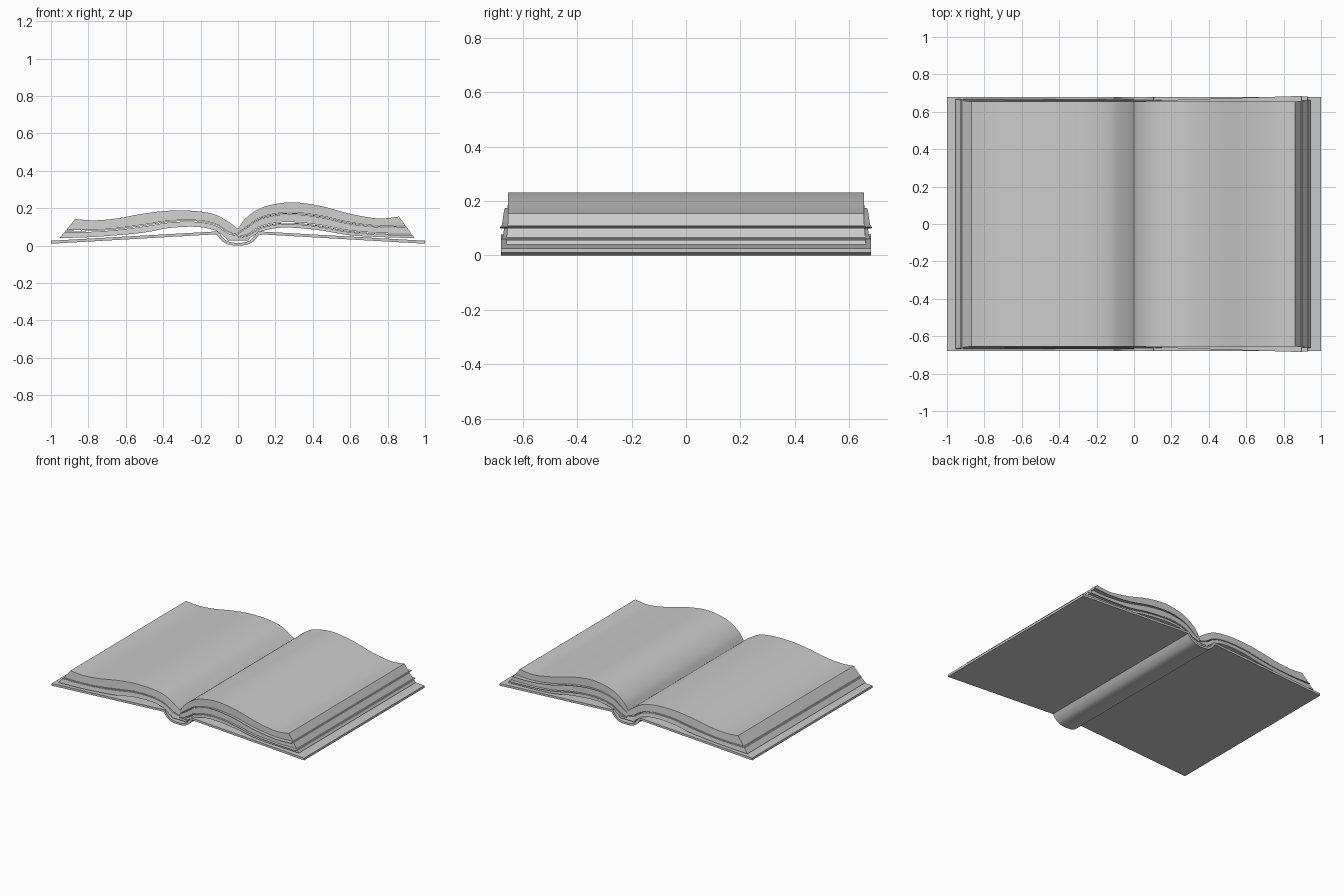
import bpy
import bmesh
import math

cube = bpy.data.objects.get("Cube")
if cube:
    bpy.data.objects.remove(cube, do_unlink=True)

grey = bpy.data.materials.new("plain grey")
grey.use_nodes = True
grey.diffuse_color = (0.6, 0.6, 0.6, 1)
grey.node_tree.nodes["Principled BSDF"].inputs["Base Color"].default_value = (0.6, 0.6, 0.6, 1)


def spline(points, steps=6):
    """Smooth curve through a few (x, z) points."""
    out = []
    for i in range(len(points) - 1):
        a, b = points[max(i - 1, 0)], points[i]
        c, d = points[i + 1], points[min(i + 2, len(points) - 1)]
        for s in range(steps):
            t = s / steps
            out.append(tuple(
                0.5 * (2 * q + (r - p) * t + (2 * p - 5 * q + 4 * r - u) * t ** 2
                       + (3 * q - p - 3 * r + u) * t ** 3)
                for p, q, r, u in zip(a, b, c, d)))
    return out + [points[-1]]


def between(upper, lower, t):
    return [(a[0] + (b[0] - a[0]) * t, a[1] + (b[1] - a[1]) * t)
            for a, b in zip(upper, lower)]


def slab(name, upper, lower, half_top, half_bottom, flare=0):
    """Closed solid between two profiles, stretched along y."""
    bm = bmesh.new()
    rings = []
    for (ux, uz), (lx, lz) in zip(upper, lower):
        top = half_top + flare * abs(ux)
        low = half_bottom + flare * abs(lx)
        rings.append([bm.verts.new(p) for p in (
            (ux, -top, uz), (ux, top, uz), (lx, low, lz), (lx, -low, lz))])
    for a, b in zip(rings, rings[1:]):
        for i in range(4):
            j = (i + 1) % 4
            bm.faces.new((a[i], a[j], b[j], b[i]))
    bm.faces.new(rings[0])
    bm.faces.new(rings[-1])
    bmesh.ops.recalc_face_normals(bm, faces=bm.faces)
    mesh = bpy.data.meshes.new(name)
    bm.to_mesh(mesh)
    bm.free()
    mesh.materials.append(grey)
    obj = bpy.data.objects.new(name, mesh)
    bpy.context.collection.objects.link(obj)
    bpy.ops.object.select_all(action='DESELECT')
    obj.select_set(True)
    bpy.context.view_layer.objects.active = obj
    bpy.ops.object.shade_smooth_by_angle(angle=math.radians(30))
    return obj


# Page block outlines, from the gutter to the fore edge
left_top = spline([(0, .09), (.04, .145), (.12, .2), (.22, .226), (.32, .23),
                   (.45, .21), (.6, .17), (.75, .145), (.86, .155)])
left_low = spline([(0, .035), (.06, .04), (.12, .075), (.22, .095), (.32, .094),
                   (.45, .08), (.6, .055), (.78, .045), (.945, .04)])
right_top = spline([(0, .09), (-.04, .12), (-.12, .165), (-.22, .184), (-.36, .187),
                    (-.5, .172), (-.65, .145), (-.77, .135), (-.87, .142)])
right_low = spline([(0, .035), (-.06, .04), (-.12, .08), (-.22, .1), (-.36, .095),
                    (-.5, .07), (-.65, .055), (-.8, .045), (-.955, .04)])

# Each layer: name, start and end depth, half lengths, flare toward the fore edge
left_layers = [
    ("left_upper_pages", 0, .40, .654, .656, 0),
    ("left_loose_sheet_high", .42, .45, .657, .657, .031),
    ("left_middle_pages", .47, .78, .657, .660, 0),
    ("left_loose_sheet_low", .81, .84, .657, .657, .026),
    ("left_lower_pages", .86, 1, .660, .662, 0),
]
right_layers = [
    ("right_upper_pages", 0, .58, .654, .660, 0),
    ("right_loose_sheet", .61, .64, .656, .656, .012),
    ("right_lower_pages", .68, 1, .662, .668, 0),
]
for top, low, layers in ((left_top, left_low, left_layers),
                         (right_top, right_low, right_layers)):
    for name, start, end, half_top, half_bottom, flare in layers:
        slab(name, between(top, low, start), between(top, low, end),
             half_top, half_bottom, flare)

# Cover boards sloping down from the spine
for name, side in (("left_cover", 1), ("right_cover", -1)):
    slab(name, [(.108 * side, .076), (side, .026)],
         [(.108 * side, .061), (side, .01)], .68, .68)

# Rounded spine and its lining
outer = [(.115, .062), (.09, .03), (.055, .007), (0, 0)]
inner = [(.105, .074), (.074, .036), (.046, .02), (0, .014)]


def both_sides(points):
    return spline([(-x, z) for x, z in points] + points[-2::-1])


slab("spine", both_sides(inner), both_sides(outer), .68, .68)
slab("spine_lining", [(-.065, .042), (.065, .042)], [(-.055, .026), (.055, .026)], .665, .665)
